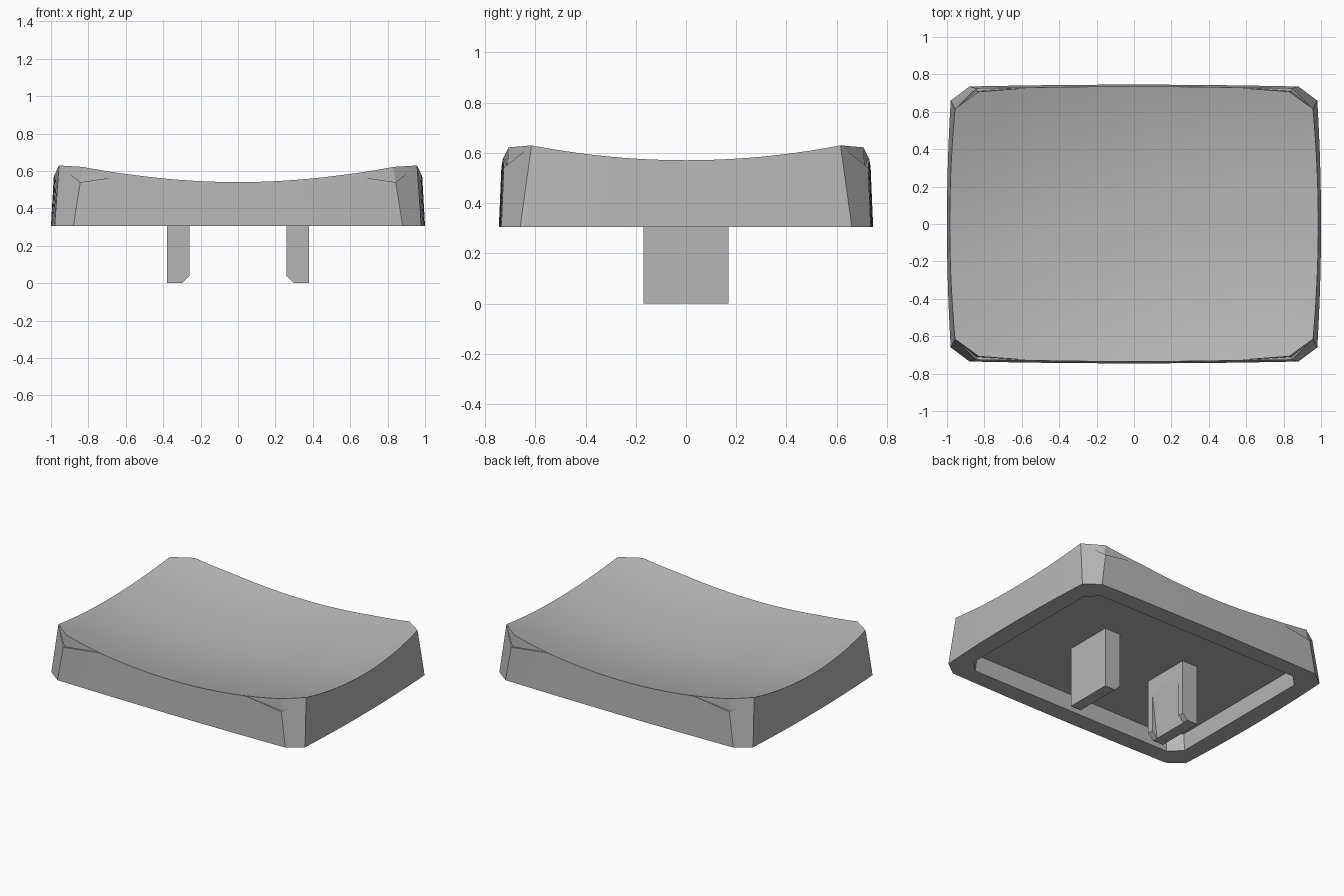
import bpy, bmesh, math

old = bpy.data.objects.get("Cube")
if old:
    bpy.data.objects.remove(old)

grey = bpy.data.materials.new("neutral_grey")
grey.use_nodes = True
grey.diffuse_color = (0.47, 0.47, 0.47, 1)
grey.node_tree.nodes["Principled BSDF"].inputs["Base Color"].default_value = grey.diffuse_color

BASE, CEILING = 0.305, 0.42


def lerp(a, b, t):
    return a + (b - a) * t


def dish(x, y):
    return 0.446 + 0.128 * x * x + 0.175 * y * y


def outline(front_x, front_y, bulge_y, side_x, side_y, bulge_x, nf=28, ns=20):
    """Rounded rectangle with cut corners; returns (x, y, is_front_or_back)."""
    half = []
    for i in range(nf + 1):
        t = 2 * i / nf - 1
        half.append((t * front_x, -front_y - bulge_y * (1 - t * t), True))
    for i in range(ns + 1):
        t = 2 * i / ns - 1
        half.append((side_x + bulge_x * (1 - t * t), t * side_y, False))
    return half + [(-x, -y, f) for x, y, f in half]


def loft(bm, rings):
    """Bridge consecutive point loops and return the vertex loops."""
    loops = [[bm.verts.new(p) for p in ring] for ring in rings]
    for a, b in zip(loops, loops[1:]):
        for i in range(len(a)):
            j = (i + 1) % len(a)
            bm.faces.new((a[i], a[j], b[j], b[i]))
    return loops


def finish(bm, name, smooth):
    bmesh.ops.remove_doubles(bm, verts=bm.verts, dist=0.0004)
    bmesh.ops.dissolve_degenerate(bm, edges=bm.edges, dist=0.0001)
    bmesh.ops.recalc_face_normals(bm, faces=bm.faces)
    mesh = bpy.data.meshes.new(name)
    bm.to_mesh(mesh)
    bm.free()
    mesh.materials.append(grey)
    ob = bpy.data.objects.new(name, mesh)
    bpy.context.collection.objects.link(ob)
    if smooth:
        bpy.ops.object.select_all(action='DESELECT')
        ob.select_set(True)
        bpy.context.view_layer.objects.active = ob
        bpy.ops.object.shade_smooth_by_angle(angle=math.radians(30))
    return ob


# Cap shell: cavity, rim, tapered wall with small corner ledges, dished top
low = outline(0.88, 0.735, 0.01, 0.98, 0.66, 0.02)
high = outline(0.83, 0.722, 0.013, 0.957, 0.615, 0.028)
cavity = outline(0.79, 0.62, 0, 0.87, 0.54, 0)

bottom, ledge_low, ledge_high, top = [], [], [], []
for (x0, y0, front), (x1, y1, _) in zip(low, high):
    peak = dish(x1, y1)
    fade = min(1, max(0, (abs(x1) - 0.53) / 0.3)) if front else 0
    step = math.copysign(0.015 * fade, y1)
    z = min(peak, 0.585 - 0.045 * fade) if fade > 0 else peak
    k = (z - BASE) / (peak - BASE)
    x, y = lerp(x0, x1, k), lerp(y0, y1, k)
    bottom.append((x0, y0, BASE))
    ledge_low.append((x, y, z))
    ledge_high.append((x, y - step, z))
    top.append((x1, y1 - step, dish(x1, y1 - step)))

rings = [[(x * 0.99, y * 0.99, CEILING) for x, y, _ in cavity],
         [(x, y, BASE) for x, y, _ in cavity],
         bottom, ledge_low, ledge_high, top]
for i in range(11, 0, -1):
    s = i / 12
    rings.append([(x * s, y * s, dish(x * s, y * s)) for x, y, _ in top])

bm = bmesh.new()
loops = loft(bm, rings)
bm.faces.new(loops[0])
centre = bm.verts.new((0, 0, dish(0, 0)))
last = loops[-1]
for i in range(len(last)):
    bm.faces.new((last[i], last[(i + 1) % len(last)], centre))
finish(bm, "cap_shell", True)

# Two mounting legs with chamfered, grooved inner faces
plain = [(0.38, 0), (0.30, 0), (0.26, 0.04), (0.26, CEILING), (0.38, CEILING)]
grooved = list(plain)
grooved[2] = (0.26, 0.32)
sections = [(-0.17, plain), (-0.13, plain), (-0.13, grooved),
            (0.13, grooved), (0.13, plain), (0.17, plain)]
for name, side in (("left_leg", 1), ("right_leg", -1)):
    bm = bmesh.new()
    loops = loft(bm, [[(side * x, y, z) for x, z in prof] for y, prof in sections])
    bm.faces.new(loops[0])
    bm.faces.new(loops[-1])
    finish(bm, name, False)
